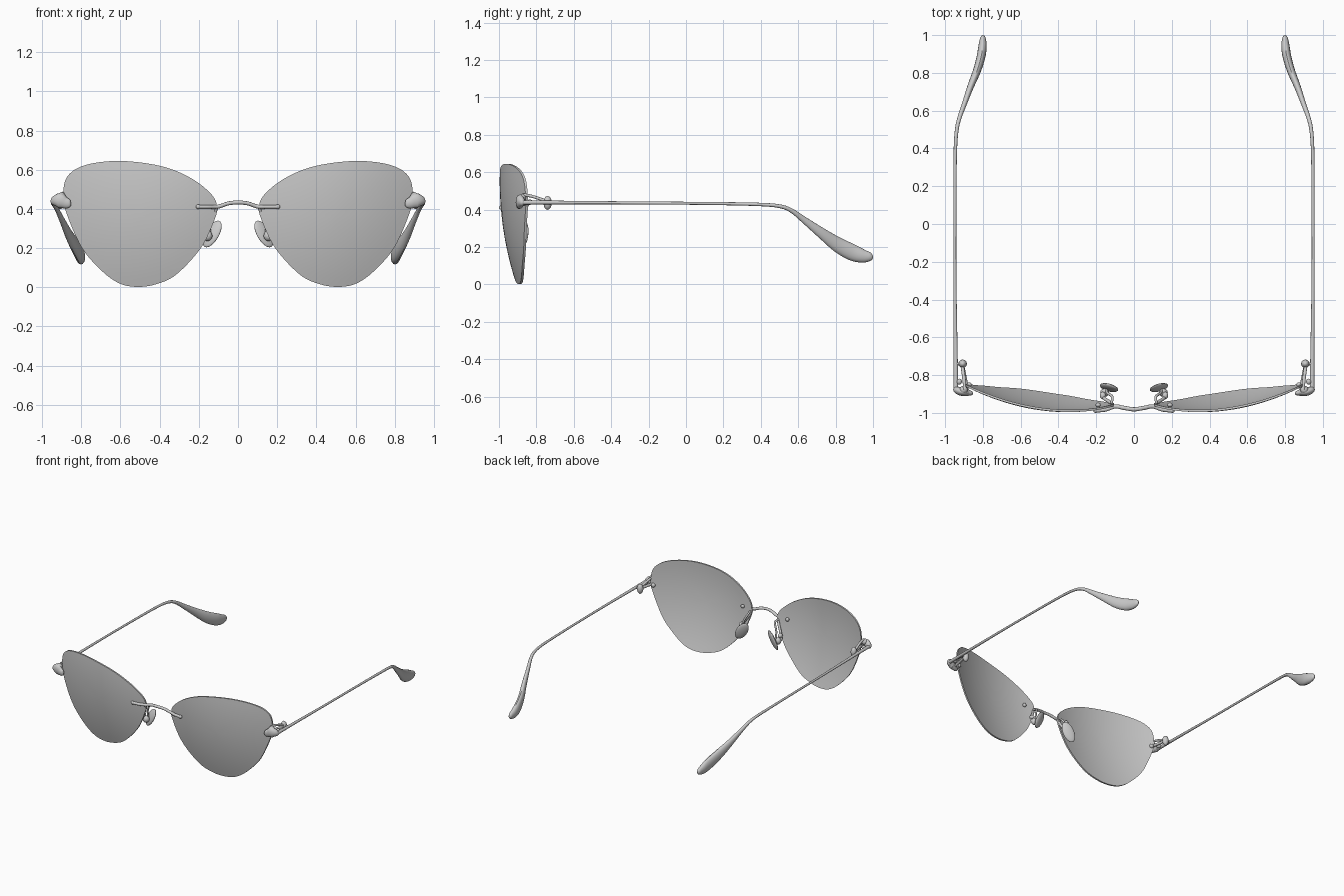
import bpy, bmesh, math
from mathutils import Vector, Matrix

if "Cube" in bpy.data.objects:
    bpy.data.objects.remove(bpy.data.objects["Cube"])


def spline(pts, n, closed=False):
    """Catmull-Rom interpolation of points with any number of components."""
    m, out = len(pts), []
    for i in range(m if closed else m - 1):
        idx = [(i + k) % m if closed else min(max(i + k, 0), m - 1) for k in (-1, 0, 1, 2)]
        p = [pts[j] for j in idx]
        for k in range(n):
            t = k / n
            out.append([0.5 * (2 * b + (c - a) * t + (2 * a - 5 * b + 4 * c - d) * t * t
                               + (3 * b - a - 3 * c + d) * t ** 3) for a, b, c, d in zip(*p)])
    if not closed:
        out.append(list(pts[-1]))
    return out


def finish(name, bm, mirror=True):
    bmesh.ops.recalc_face_normals(bm, faces=bm.faces)
    me = bpy.data.meshes.new(name)
    bm.to_mesh(me)
    bm.free()
    ob = bpy.data.objects.new(name, me)
    bpy.context.collection.objects.link(ob)
    bpy.ops.object.select_all(action='DESELECT')
    bpy.context.view_layer.objects.active = ob
    ob.select_set(True)
    bpy.ops.object.shade_smooth_by_angle(angle=math.radians(40))
    if mirror:
        ob.modifiers.new("mirror", 'MIRROR').use_mirror_merge = False
    return ob


def loft(name, rings, mirror=True):
    """Skin consecutive closed rings and cap both ends."""
    bm = bmesh.new()
    vs = [[bm.verts.new(p) for p in r] for r in rings]
    n = len(vs[0])
    for a, b in zip(vs, vs[1:]):
        for i in range(n):
            j = (i + 1) % n
            bm.faces.new((a[i], a[j], b[j], b[i]))
    bm.faces.new(vs[0])
    bm.faces.new(vs[-1])
    return finish(name, bm, mirror)


def tube(name, pts, up=(0, 0, 1), steps=8, sides=16, mirror=True):
    """Elliptical tube; each point is x, y, z, half width, half height."""
    path = spline(pts, steps)
    rings = []
    for i, p in enumerate(path):
        a, b = path[max(i - 1, 0)], path[min(i + 1, len(path) - 1)]
        t = (Vector(b[:3]) - Vector(a[:3])).normalized()
        s = t.cross(Vector(up)).normalized()
        u = s.cross(t)
        c = Vector(p[:3])
        rings.append([c + s * p[3] * math.cos(q) + u * p[4] * math.sin(q)
                      for q in (2 * math.pi * k / sides for k in range(sides))])
    return loft(name, rings, mirror)


def ellipsoid(name, center, radii, long_axis=(0, 0, 1), normal=(0, 1, 0)):
    """Ellipsoid with radii along side, normal and long axis."""
    z = Vector(long_axis).normalized()
    x = Vector(normal).cross(z).normalized()
    y = z.cross(x)
    rot = Matrix((x, y, z)).transposed().to_4x4()
    bm = bmesh.new()
    bmesh.ops.create_uvsphere(bm, u_segments=24, v_segments=14, radius=1,
                              matrix=Matrix.Translation(center) @ rot @ Matrix.Diagonal((*radii, 1)))
    return finish(name, bm)


# Lenses: cat-eye outline on a curved, forward-tilted surface
def lens_y(x, z):
    return -0.996 + (x - 0.35) ** 2 / 2.16 + (z - 0.55) ** 2 / 3.4


outline = spline([(.107, .41), (.122, .34), (.19, .20), (.315, .065), (.42, .015), (.52, .002),
                  (.61, .022), (.70, .088), (.80, .206), (.88, .39), (.893, .48), (.868, .57),
                  (.775, .625), (.60, .645), (.39, .618), (.24, .557), (.137, .476)], 7, True)
scales = [.03, .15, .3, .45, .6, .75, .88, 1]
rings = []
for thick, ss in ((0, scales), (0.012, scales[::-1])):
    for s in ss:
        flat = [(.5 + (x - .5) * s, .36 + (z - .36) * s) for x, z in outline]
        rings.append([(x, lens_y(x, z) + thick, z) for x, z in flat])
loft("lens", rings)

# Bridge: arched wire whose ends lie on the lens fronts
half = [(.205, -.988, .411), (.15, -.982, .411), (.10, -.966, .412), (.05, -.974, .428)]
bridge = half + [(0, -.981, .433)] + [(-x, y, z) for x, y, z in half[::-1]]
tube("bridge", [(*p, .011, .010) for p in bridge], mirror=False)
ellipsoid("bridge_end", (.203, -.988, .411), (.012, .012, .012))
tube("bridge_pin", [(.19, -.99, .411, .007, .007), (.19, -.955, .411, .007, .007)], steps=1)
ellipsoid("bridge_pin_head", (.19, -.958, .411), (.014, .012, .014))

# Nose pads with wire arms and mounts
tube("nose_pad_arm", [(.11, -.962, .405, .009, .009), (.125, -.945, .365, .009, .009),
                      (.155, -.925, .315, .009, .009), (.172, -.905, .27, .009, .009),
                      (.155, -.885, .25, .009, .009)], up=(0, 1, 0))
tube("nose_pad_bracket", [(.12, -.95, .395, .007, .007), (.115, -.915, .385, .007, .007),
                          (.14, -.895, .33, .007, .007), (.145, -.88, .27, .007, .007)], up=(1, 0, 0))
ellipsoid("nose_pad_mount", (.155, -.893, .262), (.024, .022, .026))
ellipsoid("nose_pad_screw", (.165, -.908, .30), (.016, .02, .016))
ellipsoid("nose_pad", (.132, -.866, .272), (.040, .014, .076), (-.075, .0, .13), (-.5, .8, -.1))

# End pieces clamped on the outer lens edges
tube("end_piece", [(.852, -.897, .425, .004, .006), (.862, -.896, .426, .012, .022),
                   (.885, -.892, .432, .018, .030), (.91, -.888, .442, .022, .038),
                   (.93, -.882, .442, .021, .030), (.948, -.874, .438, .014, .018),
                   (.955, -.870, .437, .004, .005)])
ellipsoid("end_piece_cap", (.902, -.878, .462), (.022, .022, .022))
ellipsoid("end_piece_rivet", (.875, -.852, .43), (.016, .014, .016))

# Hinges: two struts leading back to a vertical barrel
tube("hinge_upper_strut", [(.895, -.875, .48, .009, .008), (.90, -.82, .47, .009, .008),
                           (.91, -.745, .445, .009, .008)])
tube("hinge_lower_strut", [(.885, -.88, .43, .009, .009), (.892, -.83, .436, .010, .010),
                           (.91, -.745, .436, .010, .010)])
tube("hinge_link", [(.905, -.74, .436, .008, .010), (.945, -.74, .437, .008, .010)], steps=1)
ellipsoid("hinge_barrel", (.907, -.74, .436), (.022, .022, .037))
ellipsoid("hinge_screw", (.925, -.835, .44), (.014, .016, .014))

# Temples: thin rods bending down and in to flattened paddle tips
tube("temple", [(.943, -.88, .438, .012, .012), (.944, -.72, .438, .011, .010),
                (.948, -.30, .436, .008, .008), (.948, .10, .433, .008, .008),
                (.946, .38, .428, .009, .009), (.938, .50, .418, .010, .010),
                (.923, .565, .394, .011, .012), (.898, .635, .342, .013, .018),
                (.868, .72, .278, .017, .028), (.832, .81, .213, .021, .040),
                (.810, .885, .173, .023, .044), (.802, .94, .153, .022, .037),
                (.800, .98, .148, .016, .025), (.800, .995, .147, .009, .014),
                (.800, 1.0, .147, .002, .003)])
